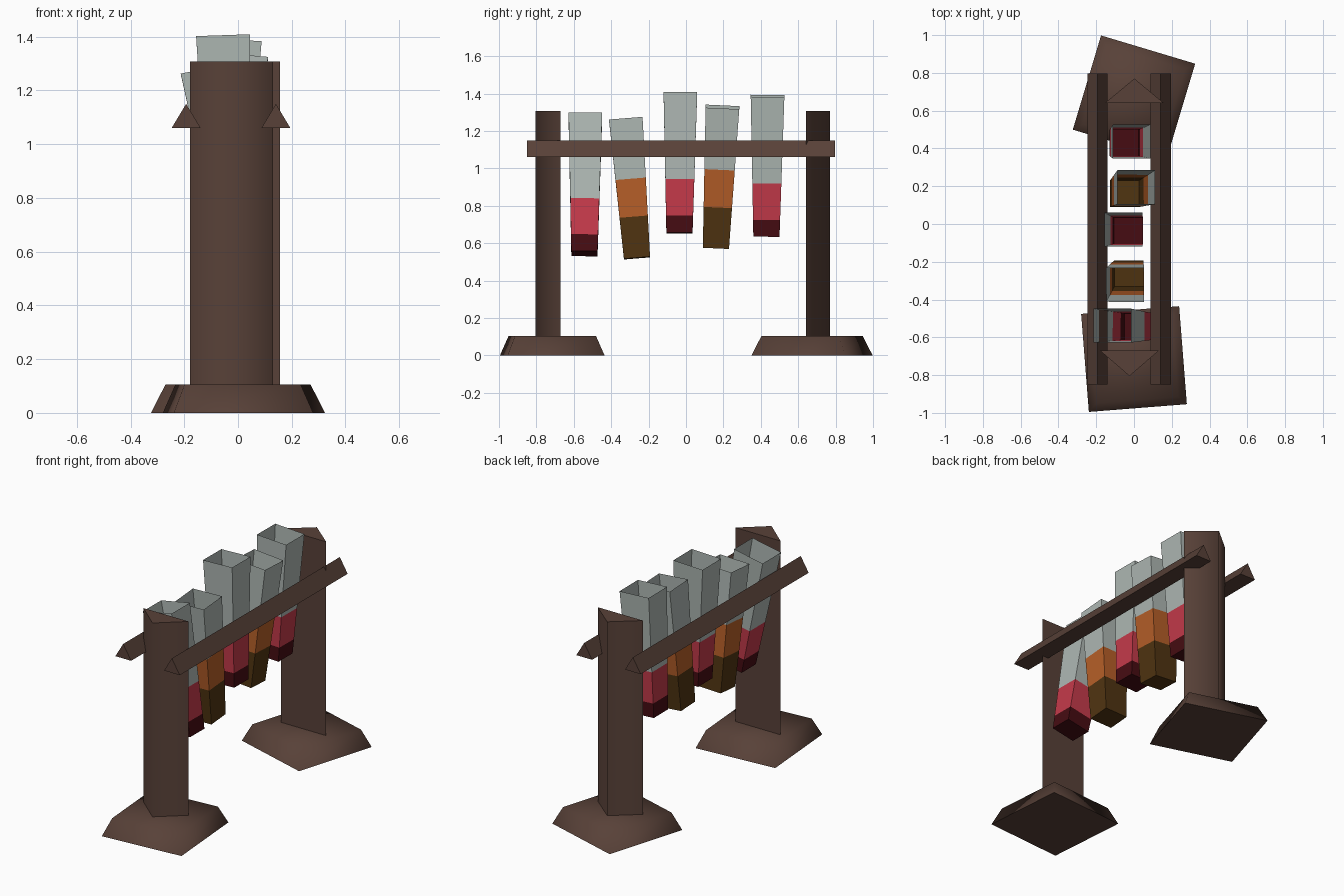
import bpy, bmesh, math
from mathutils import Vector, Matrix

if "Cube" in bpy.data.objects:
    bpy.data.objects.remove(bpy.data.objects["Cube"])


def material(name, rgb):
    m = bpy.data.materials.new(name)
    lin = [(c / 255 / 12.92) if c < 10 else ((c / 255 + 0.055) / 1.055) ** 2.4 for c in rgb]
    m.diffuse_color = (*lin, 1)
    m.use_nodes = True
    m.node_tree.nodes["Principled BSDF"].inputs["Base Color"].default_value = m.diffuse_color
    return m


WOOD = material("dark wood", (88, 65, 56))
GLASS = material("grey glass", (174, 183, 179))
RED = material("red liquid", (196, 58, 74))
DARK_RED = material("dark red sediment", (70, 12, 18))
ORANGE = material("orange liquid", (182, 95, 40))
BROWN = material("brown sediment", (80, 52, 17))


def loft(name, rings, mats, cap_top=True, band_mat=lambda i: 0, smooth=None):
    """Skin a stack of rings; the bottom is always capped."""
    bm = bmesh.new()
    rows = [[bm.verts.new(p) for p in ring] for ring in rings]
    n = len(rows[0])
    bm.faces.new(rows[0][::-1])
    for i, (a, b) in enumerate(zip(rows, rows[1:])):
        for k in range(n):
            f = bm.faces.new((a[k], a[(k + 1) % n], b[(k + 1) % n], b[k]))
            f.material_index = band_mat(i)
    if cap_top:
        bm.faces.new(rows[-1])
        bmesh.ops.recalc_face_normals(bm, faces=bm.faces[:])
    me = bpy.data.meshes.new(name)
    bm.to_mesh(me)
    bm.free()
    for m in mats:
        me.materials.append(m)
    ob = bpy.data.objects.new(name, me)
    bpy.context.collection.objects.link(ob)
    if smooth:
        bpy.ops.object.select_all(action='DESELECT')
        ob.select_set(True)
        bpy.context.view_layer.objects.active = ob
        bpy.ops.object.shade_smooth_by_angle(angle=math.radians(smooth))
    return ob


# Feet: square frustums, each turned a little
def foot(name, y, turn):
    def ring(r, z):
        return [(r * math.cos(a), y + r * math.sin(a), z)
                for a in (math.radians(turn + 45 + 90 * k) for k in range(4))]
    loft(name, [ring(0.368, 0), ring(0.307, 0.105)], [WOOD], smooth=85)


foot("front_foot", -0.715, 4.5)
foot("back_foot", 0.674, -16.7)


# Posts: triangular prisms with the ridge facing outward
def post(name, x, y_in, y_out):
    tri = [(x - 0.155, y_in), (x, y_out), (x + 0.155, y_in)]
    if y_out > y_in:
        tri.reverse()
    loft(name, [[(*p, z) for p in tri] for z in (0.08, 1.308)], [WOOD], smooth=85)


post("front_post", -0.024, -0.671, -0.805)
post("back_post", 0.002, 0.641, 0.77)

# Rails: triangular bars running front to back
for name, x in (("left_rail", -0.193), ("right_rail", 0.141)):
    tri = [(x - 0.054, 1.06), (x + 0.054, 1.06), (x, 1.15)]
    loft(name, [[(px, y, pz) for px, pz in tri] for y in (-0.85, 0.797)], [WOOD], smooth=60)


# Tubes: open tapered square sleeves, coloured in bands by height
def tube(name, bottom, top, sediment, liquid, mats):
    bottom, top = Vector(bottom), Vector(top)
    axis = top - bottom
    length = axis.length
    rot = Vector((0, 0, 1)).rotation_difference(axis)
    rings = []
    for h in (0, sediment, liquid, length):
        t = h / length
        hx, hy = 0.077 + 0.023 * t, 0.070 + 0.020 * t
        rings.append([bottom + rot @ Vector((sx * hx, sy * hy, h))
                      for sx, sy in ((-1, -1), (1, -1), (1, 1), (-1, 1))])
    loft(name, rings, mats, cap_top=False, band_mat=lambda i: i)


red = (0.09, 0.285, [DARK_RED, RED, GLASS])
orange = (0.22, 0.423, [BROWN, ORANGE, GLASS])
tubes = [
    ((0.025, -0.543, 0.545), (-0.115, -0.538, 1.281), red),
    ((-0.027, -0.262, 0.521), (-0.047, -0.322, 1.266), orange),
    ((-0.030, -0.035, 0.655), (-0.056, -0.030, 1.405), red),
    ((-0.050, 0.160, 0.579), (0.012, 0.195, 1.329), orange),
    ((-0.052, 0.430, 0.639), (-0.012, 0.436, 1.388), red),
]
for i, (b, t, kind) in enumerate(tubes):
    tube(f"tube_{i + 1}", b, t, *kind)
